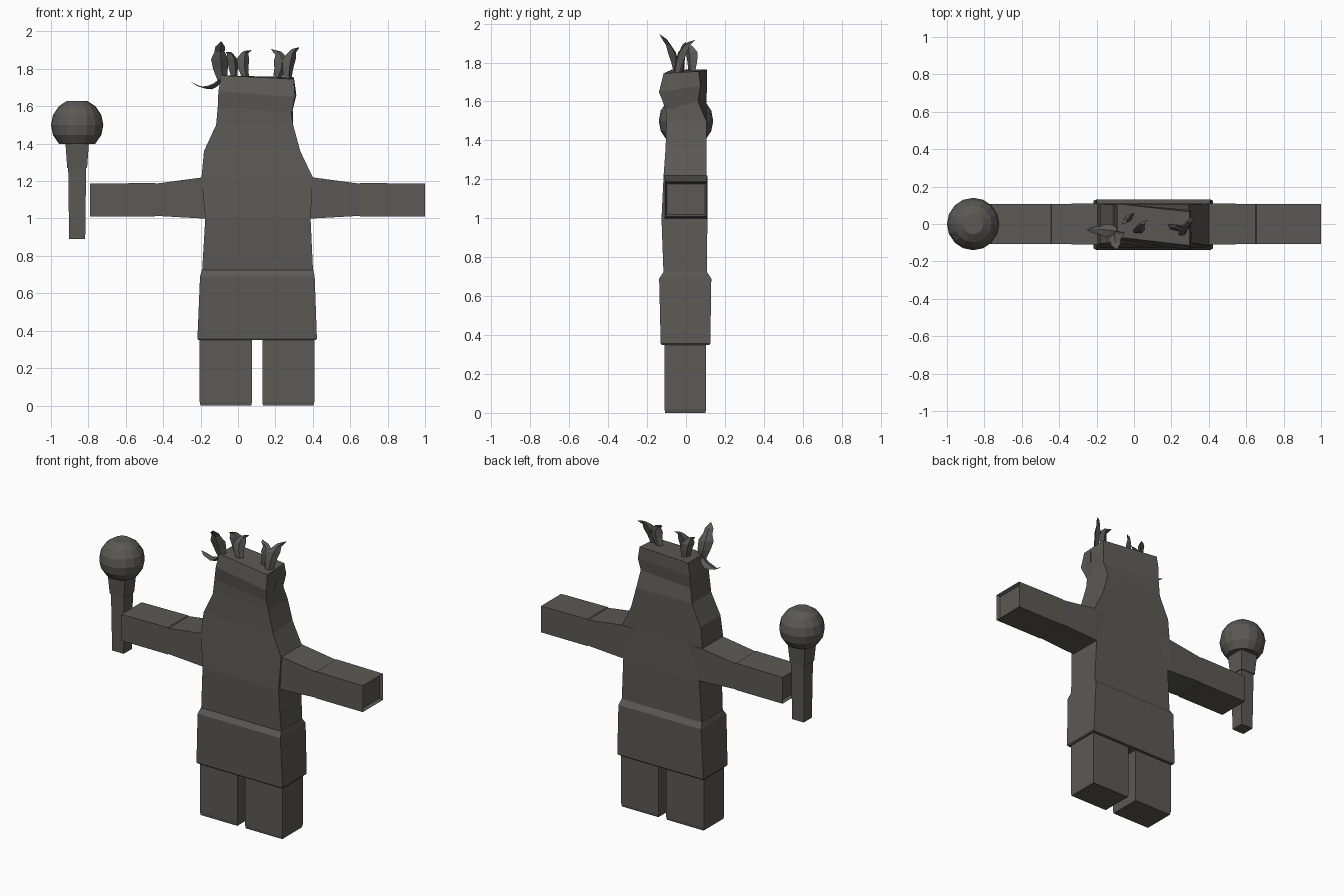
import bpy, bmesh, math
from mathutils import Vector

if "Cube" in bpy.data.objects:
    bpy.data.objects.remove(bpy.data.objects["Cube"])

gray = bpy.data.materials.new("dark warm gray")
gray.diffuse_color = (0.105, 0.1, 0.092, 1)
gray.use_nodes = True
gray.node_tree.nodes["Principled BSDF"].inputs["Base Color"].default_value = gray.diffuse_color
CX = 0.105  # body centre line


def loft(name, rings, inset_end=None):
    """Skin a list of closed rings, cap both ends, optionally sink the last cap."""
    bm = bmesh.new()
    vs = [[bm.verts.new(p) for p in r] for r in rings]
    n = len(vs[0])
    for a, b in zip(vs, vs[1:]):
        for i in range(n):
            j = (i + 1) % n
            bm.faces.new((a[i], a[j], b[j], b[i]))
    bm.faces.new(vs[0][::-1])
    cap = bm.faces.new(vs[-1])
    bmesh.ops.recalc_face_normals(bm, faces=bm.faces)
    if inset_end:
        bmesh.ops.inset_region(bm, faces=[cap], thickness=inset_end, depth=0)
        off = cap.normal * -0.02
        for v in cap.verts:
            v.co += off
    me = bpy.data.meshes.new(name)
    bm.to_mesh(me)
    bm.free()
    me.materials.append(gray)
    ob = bpy.data.objects.new(name, me)
    bpy.context.collection.objects.link(ob)
    return ob


def rect(z, x0, x1, y0, y1):
    return [(x0, y0, z), (x1, y0, z), (x1, y1, z), (x0, y1, z)]


# legs
for name, x0, x1 in (("left_leg", -0.205, 0.075), ("right_leg", 0.13, 0.408)):
    loft(name, [rect(0, x0 + .004, x1 - .004, -.108, .1),
                rect(.02, x0, x1, -.11, .103), rect(.37, x0, x1, -.11, .103)])

# skirt with sloped upper rim
loft("skirt", [rect(.35, -.212, .417, -.125, .12), rect(.357, -.217, .422, -.13, .125),
               rect(.69, -.203, .41, -.138, .13), rect(.725, -.193, .402, -.115, .107)])

# torso and head, tapering up with a slightly twisted crown
body = [rect(.7, -.193, .402, -.115, .107),
        rect(1.0, -.175, .388, -.126, .11),
        rect(1.22, -.195, .4, -.115, .105),
        rect(1.36, -.182, .333, -.105, .105),
        rect(1.5, -.117, .295, -.1, .105),
        [(-.108, -.095, 1.6), (.285, -.105, 1.56), (.292, .062, 1.6), (-.108, .105, 1.6)],
        [(-.105, -.085, 1.68), (.305, -.138, 1.65), (.305, .075, 1.68), (-.105, .108, 1.68)],
        [(-.09, -.07, 1.765), (.298, -.115, 1.745), (.298, .065, 1.755), (-.09, .108, 1.765)]]
loft("torso_and_head", body)

# pointed lump at the front right of the head
loft("head_lump", [[(.26, -.1, 1.745), (.3, -.1, 1.745), (.3, -.05, 1.745)],
                   [(.22, -.1, 1.65), (.3, -.14, 1.65), (.312, -.04, 1.66)],
                   [(.27, -.09, 1.56), (.285, -.1, 1.555), (.287, -.05, 1.56)]])

# arms, sunken at the open ends
for name, s in (("left_arm", -1), ("right_arm", 1)):
    sections = [(.2, 1.0, 1.215, .105), (.293, 1.0, 1.22, .11),
                (.545, 1.014, 1.186, .107), (.55, 1.01, 1.19, .107), (.895, 1.01, 1.186, .107)]
    loft(name, [[(CX + s * d, -h, a), (CX + s * d, h, a), (CX + s * d, h, b), (CX + s * d, -h, b)]
                for d, a, b, h in sections], inset_end=.014)


# microphone: square stepped handle and faceted ball
MX = -.86
for name, z0, z1, h0, h1 in (("microphone_grip", .89, 1.28, .043, .048),
                             ("microphone_collar", 1.27, 1.42, .053, .064)):
    loft(name, [rect(z, MX - h, MX + h, -h, h) for z, h in ((z0, h0), (z1, h1))])
ball = []
for deg in (-46, -22, 0, 22, 45, 67):
    a = math.radians(deg)
    r, z = .14 * math.cos(a), 1.5 + .14 * math.sin(a)
    ball.append([(MX + r * math.cos(t * math.tau / 16), r * math.sin(t * math.tau / 16), z)
                 for t in range(16)])
loft("microphone_ball", ball)


# curled leaf tufts: narrow base, wide belly, bent tip
def tuft(name, base, lean, tip, width, turn):
    base, lean, tip = Vector(base), Vector(lean), Vector(tip)
    side = Vector((math.cos(turn), math.sin(turn), 0))
    flat = (lean - base).cross(side).normalized()
    rings = []
    for t, w in ((0, .55), (.22, .85), (.45, 1), (.65, .6), (.82, .55), (1, .06)):
        c = base * (1 - t) ** 2 + lean * 2 * t * (1 - t) + tip * t * t
        u, v = side * width * w, flat * width * w * .45
        rings.append([c + u, c + v, c - u, c - v])
    loft(name, rings)


tufts = [((-.085, -.05, 1.74), (-.11, -.06, 1.88), (-.09, -.135, 1.945), .048, .3),
         ((-.09, -.04, 1.745), (-.15, -.03, 1.66), (-.25, -.03, 1.73), .035, 1.3),
         ((-.02, .03, 1.75), (-.03, .04, 1.9), (-.06, .0, 1.89), .042, .8),
         ((.04, -.04, 1.75), (.0, -.02, 1.9), (.07, .02, 1.9), .038, .5),
         ((.21, -.02, 1.75), (.27, -.03, 1.88), (.18, -.0, 1.905), .042, .2),
         ((.265, -.05, 1.74), (.26, -.02, 1.9), (.325, .045, 1.915), .042, .6)]
for i, t in enumerate(tufts):
    tuft(f"leaf_tuft_{i + 1}", *t)
